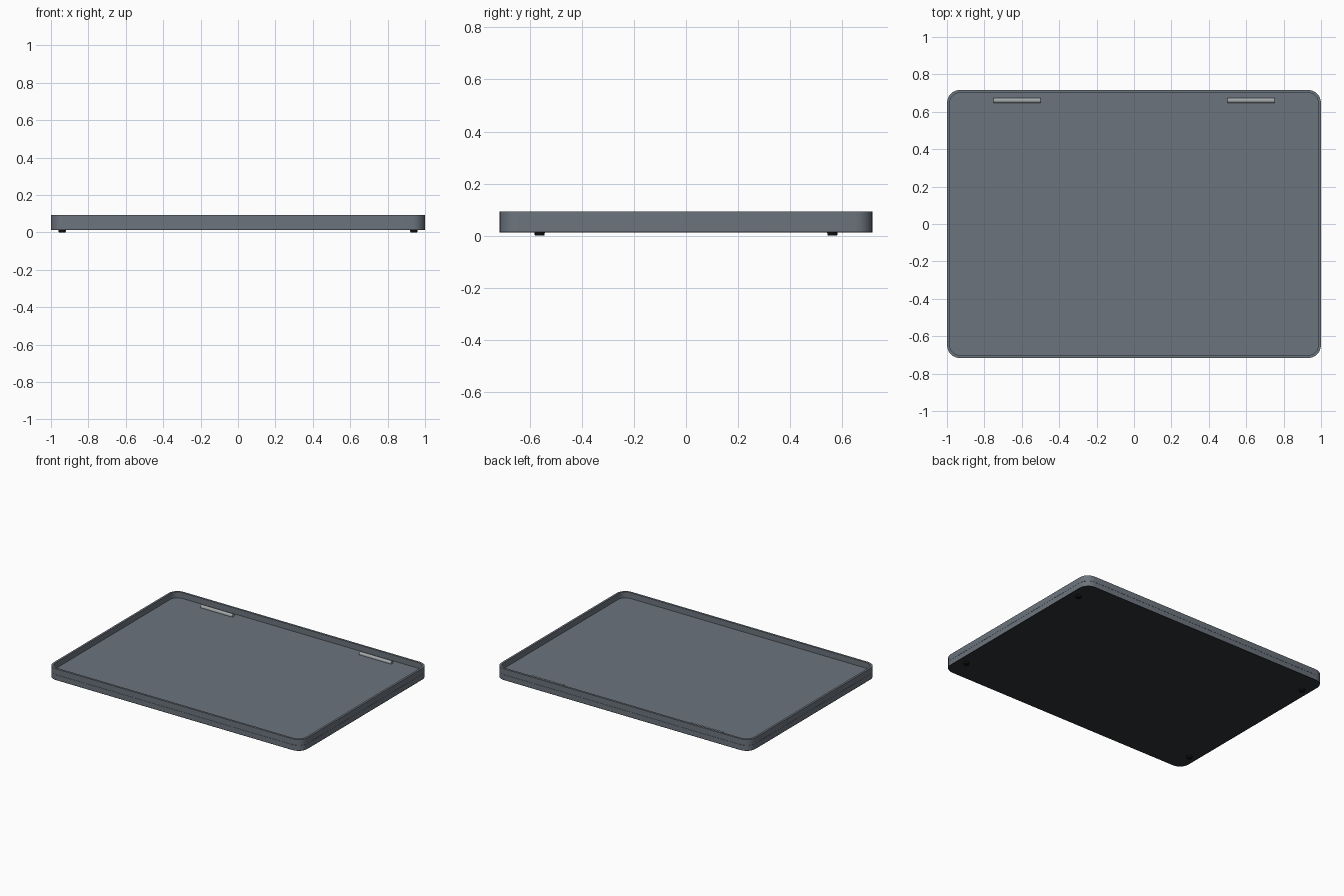
import bpy, bmesh
from math import sin, cos, pi

if "Cube" in bpy.data.objects:
    bpy.data.objects.remove(bpy.data.objects["Cube"])


def material(name, col):
    m = bpy.data.materials.new(name)
    m.diffuse_color = (*col, 1)
    m.use_nodes = True
    m.node_tree.nodes["Principled BSDF"].inputs["Base Color"].default_value = m.diffuse_color
    return m


SHELL = material("slate_metal", (0.15, 0.175, 0.205))
DARK = material("dark_plate", (0.03, 0.032, 0.037))
BLACK = material("rubber", (0.006, 0.006, 0.006))
STEEL = material("hinge_metal", (0.36, 0.38, 0.39))


def outline(x0, x1, y0, y1, r, n=6):
    """Rounded rectangle, counter-clockwise."""
    pts = []
    corners = ((x1 - r, y1 - r), (x0 + r, y1 - r), (x0 + r, y0 + r), (x1 - r, y0 + r))
    for i, (cx, cy) in enumerate(corners):
        for k in range(n + 1):
            a = (i + k / n) * pi / 2
            pts.append((cx + r * cos(a), cy + r * sin(a)))
    return pts


def loft(name, sections, mat, caps=True):
    """Skin between (outline, z) sections; closed into a ring when uncapped."""
    bm = bmesh.new()
    rings = [[bm.verts.new((x, y, z)) for x, y in o] for o, z in sections]
    n = len(rings[0])
    pairs = list(zip(rings, rings[1:]))
    if not caps:
        pairs.append((rings[-1], rings[0]))
    for a, b in pairs:
        for i in range(n):
            j = (i + 1) % n
            bm.faces.new((a[i], a[j], b[j], b[i]))
    if caps:
        bm.faces.new(rings[0][::-1])
        bm.faces.new(rings[-1])
    bmesh.ops.recalc_face_normals(bm, faces=bm.faces)
    me = bpy.data.meshes.new(name)
    bm.to_mesh(me)
    bm.free()
    ob = bpy.data.objects.new(name, me)
    bpy.context.collection.objects.link(ob)
    finish(ob, mat)
    return ob


def finish(ob, mat):
    ob.data.materials.append(mat)
    bpy.ops.object.select_all(action='DESELECT')
    ob.select_set(True)
    bpy.context.view_layer.objects.active = ob
    bpy.ops.object.shade_smooth_by_angle()


outer = outline(-1, 1, -0.717, 0.717, 0.07)
inner = outline(-0.985, 0.985, -0.702, 0.702, 0.055)
deck = outline(-0.965, 0.965, -0.66, 0.65, 0.05)

# Lower body and its dark underside
loft("base_body", [(outer, 0.016), (outer, 0.05)], SHELL)
loft("bottom_plate", [(outer, 0.012), (outer, 0.016)], DARK)

# Raised rim and recessed panel
loft("lid_rim", [(outer, 0.051), (outer, 0.092), (inner, 0.092), (inner, 0.051)],
     SHELL, caps=False)
loft("recessed_panel", [(deck, 0.049), (deck, 0.054)], SHELL)

# Hinge barrels
for side, sx in (("left", -1), ("right", 1)):
    bpy.ops.mesh.primitive_cylinder_add(vertices=24, radius=0.0135, depth=0.25,
                                        location=(sx * 0.625, 0.66, 0.058),
                                        rotation=(0, pi / 2, 0))
    ob = bpy.context.object
    ob.name = "hinge_" + side
    finish(ob, STEEL)

# Rubber feet
for sx in (-1, 1):
    for sy in (-1, 1):
        bpy.ops.mesh.primitive_cone_add(vertices=20, radius1=0.018, radius2=0.021, depth=0.014,
                                        location=(sx * 0.94, sy * 0.563, 0.007))
        ob = bpy.context.object
        ob.name = "foot"
        finish(ob, BLACK)
